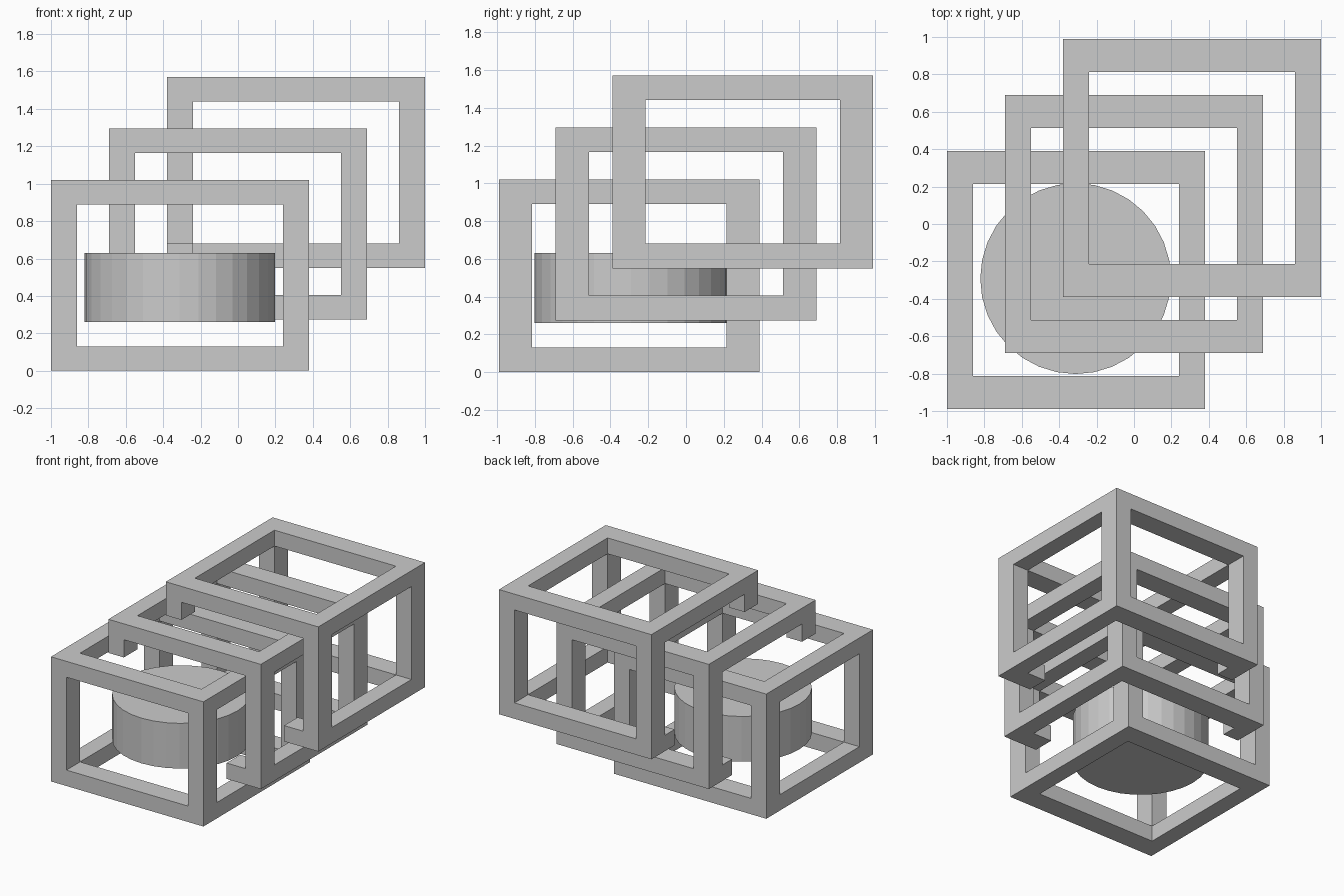
import bpy
from mathutils import Vector

if "Cube" in bpy.data.objects:
    bpy.data.objects.remove(bpy.data.objects["Cube"])

SIZE = Vector((1.38, 1.38, 1.02))      # outer size of each frame
BAR = Vector((0.14, 0.176, 0.13))      # bar thickness along x, y, z
CENTRES = [Vector((-0.31, -0.30, 0.51)),
           Vector((0.0, 0.0, 0.785)),
           Vector((0.31, 0.30, 1.06))]


def box(name, centre, size):
    bpy.ops.mesh.primitive_cube_add(size=1, location=centre)
    ob = bpy.context.object
    ob.name = name
    ob.scale = size
    bpy.ops.object.transform_apply(location=False, rotation=False, scale=True)
    return ob


def cut(ob, cutter):
    mod = ob.modifiers.new("cut", 'BOOLEAN')
    mod.operation = 'DIFFERENCE'
    mod.solver = 'EXACT'
    mod.object = cutter
    bpy.context.view_layer.objects.active = ob
    bpy.ops.object.modifier_apply(modifier=mod.name)
    bpy.data.objects.remove(cutter, do_unlink=True)


# Three stepped open frames; each is trimmed where it enters the previous one
names = ["lower_frame", "middle_frame", "upper_frame"]
for i, (name, centre) in enumerate(zip(names, CENTRES)):
    frame = box(name, centre, SIZE)
    for axis in range(3):
        opening = SIZE - 2 * BAR
        opening[axis] = SIZE[axis] + 0.4
        cut(frame, box("opening_cutter", centre, opening))
    if i:
        cut(frame, box("overlap_cutter", CENTRES[i - 1], SIZE))

# Drum floating inside the lower frame
bpy.ops.mesh.primitive_cylinder_add(vertices=32, radius=0.51, depth=0.37,
                                    location=(-0.312, -0.292, 0.445))
bpy.context.object.name = "drum"
